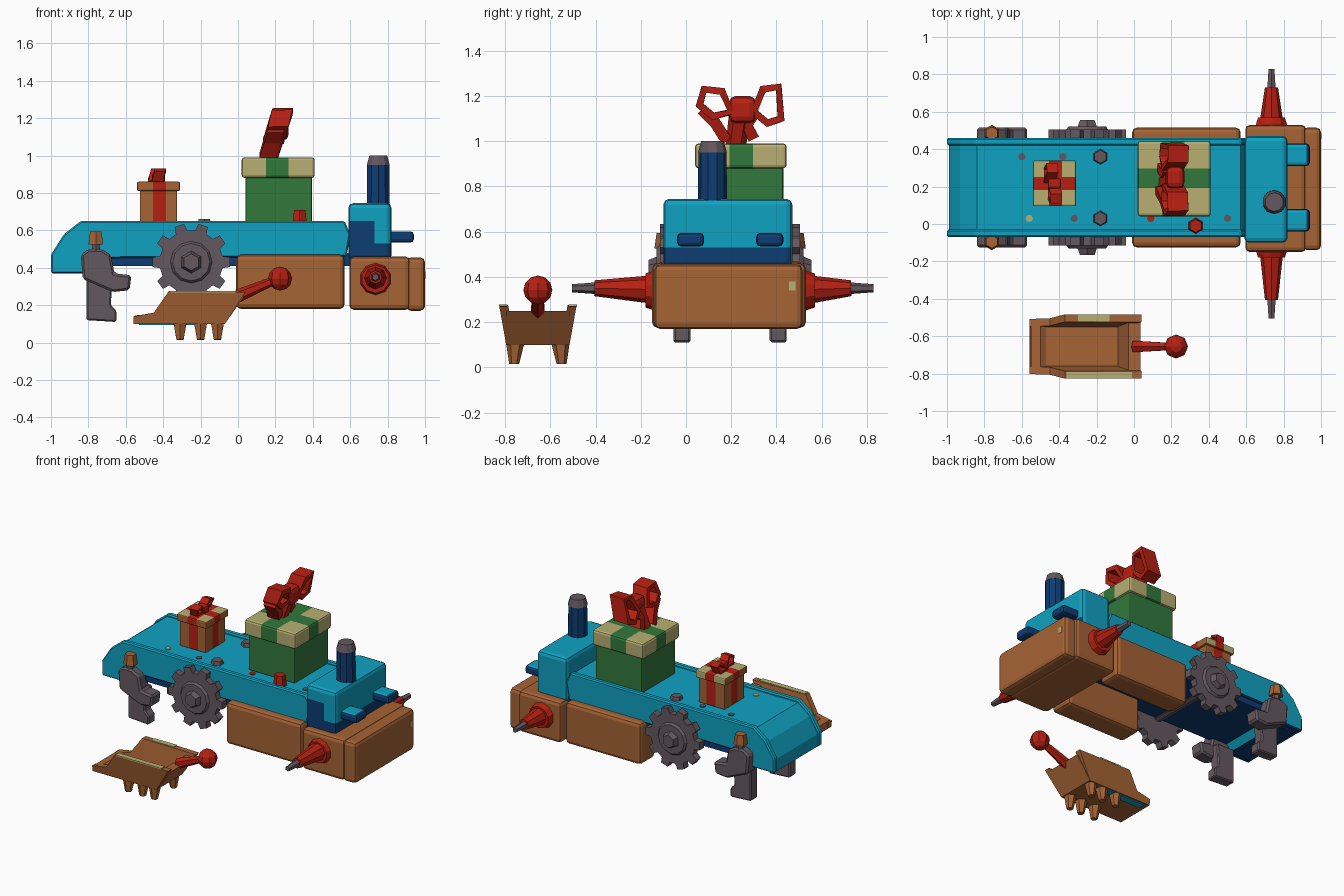
import bpy, bmesh, math
from mathutils import Vector

old = bpy.data.objects.get("Cube")
if old:
    bpy.data.objects.remove(old, do_unlink=True)


def material(name, r, g, b):
    m = bpy.data.materials.new(name)
    m.use_nodes = True
    m.diffuse_color = (r, g, b, 1)
    m.node_tree.nodes["Principled BSDF"].inputs["Base Color"].default_value = (r, g, b, 1)
    return m


CYAN = material("bright blue", .005, .36, .54)
NAVY = material("dark blue", .004, .045, .17)
ORANGE = material("orange brown", .38, .125, .035)
RED = material("red", .47, .014, .006)
GREEN = material("green", .032, .19, .045)
CREAM = material("cream", .48, .43, .17)
GREY = material("warm grey", .127, .098, .114)
MID = .195  # centre line of the machine in y


def finish(name, bm, mats, rule=None):
    """Turn a bmesh into an object; rule picks the material of each face."""
    mats = mats if isinstance(mats, tuple) else (mats,)
    bmesh.ops.recalc_face_normals(bm, faces=bm.faces[:])
    bm.normal_update()
    if rule:
        for f in bm.faces:
            f.material_index = int(rule(f.normal, f.calc_center_median()))
    mesh = bpy.data.meshes.new(name)
    bm.to_mesh(mesh)
    bm.free()
    for m in mats:
        mesh.materials.append(m)
    ob = bpy.data.objects.new(name, mesh)
    bpy.context.collection.objects.link(ob)
    return ob


def box(name, mats, x, y, z, bevel=0, rule=None, cuts=()):
    """Box from (min, max) ranges; cuts are (axis, position) splits for colouring."""
    bm = bmesh.new()
    bmesh.ops.create_cube(bm, size=1)
    for v in bm.verts:
        v.co = [lo + (c + .5) * (hi - lo) for c, (lo, hi) in zip(v.co, (x, y, z))]
    if bevel:
        bmesh.ops.bevel(bm, geom=bm.edges[:], offset=bevel, segments=2,
                        profile=.5, affect='EDGES')
    for axis, pos in cuts:
        n = Vector((axis == 0, axis == 1, axis == 2))
        bmesh.ops.bisect_plane(bm, geom=bm.verts[:] + bm.edges[:] + bm.faces[:],
                               plane_co=n * pos, plane_no=n)
    return finish(name, bm, mats, rule)


def prism(name, mats, profile, y, rule=None, bevel=0, flare=0):
    """Extrude an xz profile along y; flare leans it outward in y with height."""
    bm = bmesh.new()
    f = bm.faces.new([bm.verts.new((px, y[0], pz)) for px, pz in profile])
    new = bmesh.ops.extrude_face_region(bm, geom=[f])["geom"]
    for v in new:
        if isinstance(v, bmesh.types.BMVert):
            v.co.y = y[1]
    base = min(p[1] for p in profile)
    for v in bm.verts:
        v.co.y += flare * (v.co.z - base)
    if bevel:
        bmesh.ops.bevel(bm, geom=bm.edges[:], offset=bevel, segments=1, affect='EDGES')
    return finish(name, bm, mats, rule)


def rod(name, mats, start, end, r1, r2, sides=8, rule=None):
    """Tapered rod between two points."""
    a, b = Vector(start), Vector(end)
    bm = bmesh.new()
    bmesh.ops.create_cone(bm, cap_ends=True, segments=sides, radius1=r1, radius2=r2,
                          depth=(b - a).length)
    turn = (b - a).to_track_quat('Z', 'Y').to_matrix()
    for v in bm.verts:
        v.co = turn @ v.co + (a + b) / 2
    return finish(name, bm, mats, rule)


def ribbon(name, points, x, width, thick, lean, closed=True):
    """Band of cloth following yz points, leaning in x with height."""
    bm = bmesh.new()
    z0 = min(p[1] for p in points)
    rows = [[bm.verts.new((x + s * width / 2 + lean * (z - z0), y, z)) for s in (-1, 1)]
            for y, z in points]
    if closed:
        rows.append(rows[0])
    for a, b in zip(rows, rows[1:]):
        bm.faces.new((a[0], a[1], b[1], b[0]))
    ob = finish(name, bm, RED)
    mod = ob.modifiers.new("thickness", 'SOLIDIFY')
    mod.thickness, mod.offset = thick, 0


def span(side, near, far):
    """Range in y, measured outward from the centre line."""
    return tuple(sorted((MID + side * near, MID + side * far)))


# Conveyor: raised side rails, sunken belt, dark chassis
outline = [(-1, .37), (-1, .47), (-.93, .58), (-.84, .65), (.57, .65), (.6, .58),
           (.58, .46), (-.75, .45), (-.82, .37)]
sunken = [(max(x, -.99), z - .015 if z > .46 else z) for x, z in outline]
under = lambda n, c: n.z < -.7
prism("conveyor_belt", (CYAN, NAVY), sunken, span(1, -.23, .23), under)
chassis = [(-.78, .41), (.6, .41), (.6, .48), (-.78, .48)]
prism("chassis", NAVY, chassis, span(1, -.25, .25))
for x, front, m in ((-.6, 0, GREY), (-.38, 0, GREY), (-.56, 1, CREAM), (-.32, 1, GREY),
                    (.09, 1, RED), (.5, 1, GREY)):
    y = .03 if front else .36
    rod("belt_spot", m, (x, y, .632), (x, y, .64), .02, .02)

# Parts repeated on both sides
gear_x, gear_z = -.25, .43
teeth = []
for i in range(10):
    for step, r in ((-.3, .17), (-.2, .208), (.2, .208), (.3, .17)):
        a = math.tau * (i + step) / 10
        teeth.append((gear_x + r * math.cos(a), gear_z + r * math.sin(a)))
leg_top = [(-.8, .5), (-.84, .47), (-.83, .34), (-.67, .27), (-.58, .28), (-.57, .36),
           (-.66, .37), (-.68, .47), (-.73, .5)]
leg_foot = [(-.81, .36), (-.81, .12), (-.65, .11), (-.65, .17), (-.68, .2), (-.67, .36)]
for side, label in ((-1, "front"), (1, "back")):
    at = lambda x, d, z: (x, MID + side * d, z)
    prism(label + "_rail", (CYAN, NAVY), outline, span(side, .225, .265), under, bevel=.008)
    prism(label + "_gear", GREY, teeth, span(side, .26, .31))
    rod(label + "_gear_ring", GREY, at(gear_x, .3, gear_z), at(gear_x, .325, gear_z),
        .12, .1, 12)
    rod(label + "_gear_hub", GREY, at(gear_x, .3, gear_z), at(gear_x, .36, gear_z),
        .07, .045, 6)
    prism(label + "_leg", GREY, leg_top, span(side, .22, .32), bevel=.012)
    prism(label + "_foot", GREY, leg_foot, span(side, .175, .25), bevel=.008)
    rod(label + "_leg_neck", GREY, at(-.76, .29, .48), at(-.76, .29, .54), .025, .025, 6)
    rod(label + "_leg_knob", ORANGE, at(-.76, .29, .525), at(-.76, .29, .595), .045, .035, 6)
    box(label + "_side_tank", ORANGE, (-.01, .57), span(side, .15, .32), (.18, .47), .025)
    rod(label + "_belt_bolt", GREY, at(-.18, .165, .62), at(-.18, .165, .66), .045, .035, 6)

    # Side nozzle
    tip = .7 if side < 0 else .635
    rod(label + "_nozzle_flange", RED, at(.735, .33, .34), at(.735, .375, .34), .09, .075, 10)
    rod(label + "_nozzle_cone", RED, at(.735, .37, .345), at(.735, tip - .1, .35), .06, .035)
    rod(label + "_nozzle_tip", GREY, at(.735, tip - .11, .35), at(.735, tip, .35), .026, .018, 6)

    # Headlamp
    lamp = span(side, .115, .235)
    box(label + "_headlamp", (NAVY, CYAN), (.8, .94), lamp, (.535, .595), .018,
        lambda n, c: n.z > .8 and c.x < .9)
rod("gear_axle", GREY, (gear_x, -.07, gear_z), (gear_x, .46, gear_z), .035, .035)

# Engine housing and cab
box("engine_housing", ORANGE, (.595, .92), (-.15, .53), (.175, .46), .025)
box("front_bumper", ORANGE, (.9, 1), (-.14, .515), (.17, .455), .025)
box("bumper_patch", CREAM, (.995, 1.002), (.455, .485), (.34, .38))


def cab_paint(n, c):
    return n.z < -.7 or (n.x > .5 and c.z < .53) or \
        (n.y < -.5 and (c.z < .53 or c.z < .65 and c.x < .73))


box("cab", (CYAN, NAVY), (.59, .82), (-.1, .47), (.44, .745), .025, cab_paint,
    ((2, .53), (2, .65), (0, .73)))
rod("chimney", NAVY, (.75, .117, .7), (.75, .117, .95), .065, .062, 10)
rod("chimney_cap", GREY, (.75, .117, .95), (.75, .117, 1), .064, .05, 10)
rod("red_button", RED, (.33, -.01, .62), (.33, -.01, .71), .045, .035, 6)

# Small parcel with crossed ribbon
box("small_parcel", (ORANGE, RED), (-.525, -.325), (.11, .325), (.635, .83), .006,
    lambda n, c: abs(c.x + .42) < .034 or abs(c.y - .217) < .034,
    ((0, -.454), (0, -.386), (1, .183), (1, .251)))


def parcel_lid_paint(n, c):
    if abs(c.x + .42) < .034 or abs(c.y - .217) < .034:
        return 1
    return 2 if n.z > .7 or n.y > .7 else 0


box("small_lid", (ORANGE, RED, CREAM), (-.54, -.31), (.095, .34), (.81, .86), .008,
    parcel_lid_paint, ((0, -.454), (0, -.386), (1, .183), (1, .251)))
box("small_knot", RED, (-.46, -.39), (.19, .245), (.855, .905), .012)
for s in (-1, 1):
    loop = [(.217 + s * d, z) for d, z in ((.01, .87), (.06, .92), (.1, .91), (.08, .87))]
    ribbon("small_bow_loop", loop, -.44 - s * .01, .06, .02, .3)

# Large parcel with contrasting lid
box("large_parcel", GREEN, (.04, .395), (.06, .43), (.635, .9), .008)
box("large_lid", (CREAM, GREEN), (.02, .41), (.04, .445), (.88, .99), .015,
    lambda n, c: abs(c.x - .21) < .06 or abs(c.y - .245) < .052,
    ((0, .15), (0, .27), (1, .193), (1, .297)))

# Large leaning bow
box("bow_knot", RED, (.17, .27), (.19, .31), (1.08, 1.2), .03)
rod("bow_stem", RED, (.17, .22, .98), (.21, .24, 1.12), .045, .05, 6)
left_loop = [(.2, 1.13), (.16, 1.22), (.08, 1.23), (.06, 1.16), (.12, 1.11)]
right_loop = [(.3, 1.13), (.34, 1.23), (.41, 1.24), (.42, 1.1), (.36, 1.08)]
ribbon("left_bow_loop", left_loop, .2, .11, .035, .3)
ribbon("right_bow_loop", right_loop, .19, .11, .035, .3)
ribbon("left_bow_tail", [(.07, 1.14), (.13, 1.08), (.18, 1)], .16, .09, .05, .3, False)
ribbon("right_bow_tail", [(.3, 1.12), (.27, 1.07), (.3, 1.01)], .17, .09, .05, .3, False)

# Scoop tray standing apart from the machine
MY = -.655
prism("scoop_floor", ORANGE, [(-.56, .1), (-.08, .1), (-.06, .13), (-.47, .13), (-.5, .15),
                              (-.55, .145)], (MY - .135, MY + .135))
prism("scoop_end", ORANGE, [(-.1, .1), (-.07, .1), (.035, .25), (-.03, .25)],
      (MY - .14, MY + .14))
wall = [(-.56, .1), (-.07, .1), (.04, .27), (-.37, .275), (-.45, .16), (-.56, .14)]
for side in (-1, 1):
    y = tuple(sorted((MY + side * .1, MY + side * .14)))
    prism("scoop_wall", ORANGE, wall, y, flare=side * .18)
    top = tuple(sorted((MY + side * .135, MY + side * .172)))
    patch = (-.36, -.01) if side < 0 else (-.3, -.13)
    box("scoop_rim_patch", CREAM, patch, top, (.269, .277))
    for x in (-.31, -.2, -.11):
        rod("scoop_tooth", ORANGE, (x, MY + side * .1, .115), (x, MY + side * .105, .015),
            .042, .022, 6)
box("scoop_underplate", CYAN, (-.53, -.2), (MY + .08, MY + .13), (.094, .101))
rod("scoop_handle", RED, (.0, MY, .25), (.2, MY, .335), .035, .022, 6)
bm = bmesh.new()
bmesh.ops.create_uvsphere(bm, u_segments=8, v_segments=6, radius=.064)
bmesh.ops.translate(bm, verts=bm.verts[:], vec=(.225, MY, .342))
finish("handle_knob", bm, RED)
